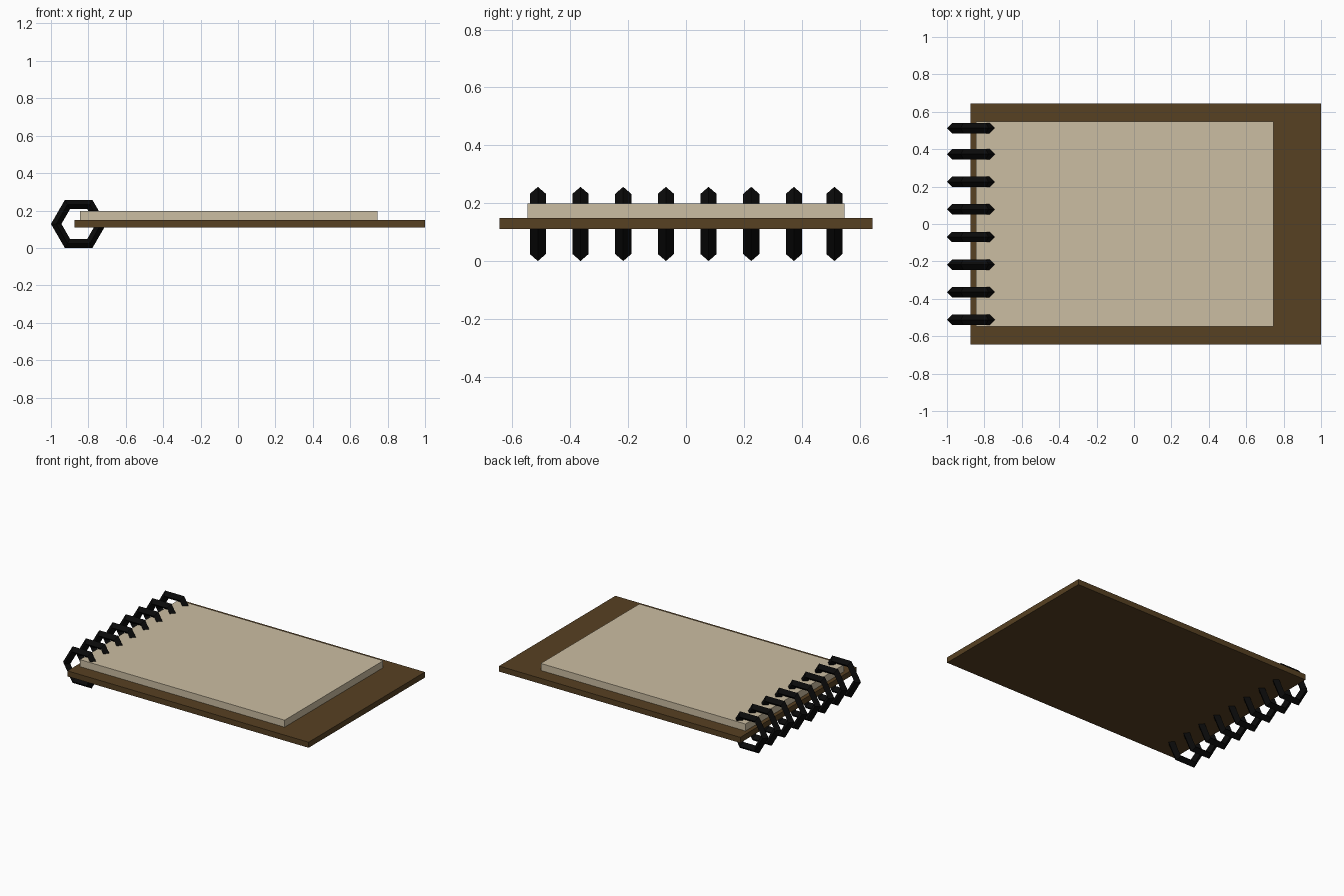
import bpy, math
from mathutils import Vector

if "Cube" in bpy.data.objects:
    bpy.data.objects.remove(bpy.data.objects["Cube"])


def material(name, rgb):
    m = bpy.data.materials.new(name)
    m.diffuse_color = (*rgb, 1)
    m.use_nodes = True
    m.node_tree.nodes["Principled BSDF"].inputs["Base Color"].default_value = m.diffuse_color
    return m


BROWN = material("brown card", (0.095, 0.052, 0.016))
CREAM = material("cream paper", (0.60, 0.51, 0.36))
BLACK = material("black wire", (0.003, 0.003, 0.003))


def make(name, verts, faces, mat):
    me = bpy.data.meshes.new(name)
    me.from_pydata(verts, [], faces)
    me.materials.append(mat)
    ob = bpy.data.objects.new(name, me)
    bpy.context.collection.objects.link(ob)
    return ob


def box(name, lo, hi, mat):
    bpy.ops.mesh.primitive_cube_add(size=1)
    ob = bpy.context.object
    ob.name = name
    lo, hi = Vector(lo), Vector(hi)
    for v in ob.data.vertices:
        v.co = Vector([(lo[i] + hi[i]) / 2 + v.co[i] * (hi[i] - lo[i]) for i in range(3)])
    ob.data.materials.append(mat)
    return ob


def ring(name, cx, y, cz, outer, r, mat):
    # hexagonal loop with a diamond cross-section
    n, k = 6, 4
    major = outer - r
    verts, faces = [], []
    for i in range(n):
        a = math.tau * i / n
        for j in range(k):
            b = math.tau * j / k
            d = major + r * math.cos(b)
            verts.append((cx + d * math.cos(a), y + r * math.sin(b), cz + d * math.sin(a)))
    for i in range(n):
        for j in range(k):
            i2, j2 = (i + 1) % n, (j + 1) % k
            faces.append((i * k + j, i * k + j2, i2 * k + j2, i2 * k + j))
    return make(name, verts, faces, mat)


# back cover and paper block
box("back_cover", (-0.873, -0.645, 0.11), (1.0, 0.645, 0.149), BROWN)
box("page_block", (-0.845, -0.547, 0.149), (0.745, 0.547, 0.198), CREAM)

# binding rings along the left edge
for i in range(8):
    y = min(-0.512 + 0.1475 * i, 0.513)
    ring(f"binding_ring_{i + 1}", -0.852, y, 0.1282, 0.148, 0.028, BLACK)
